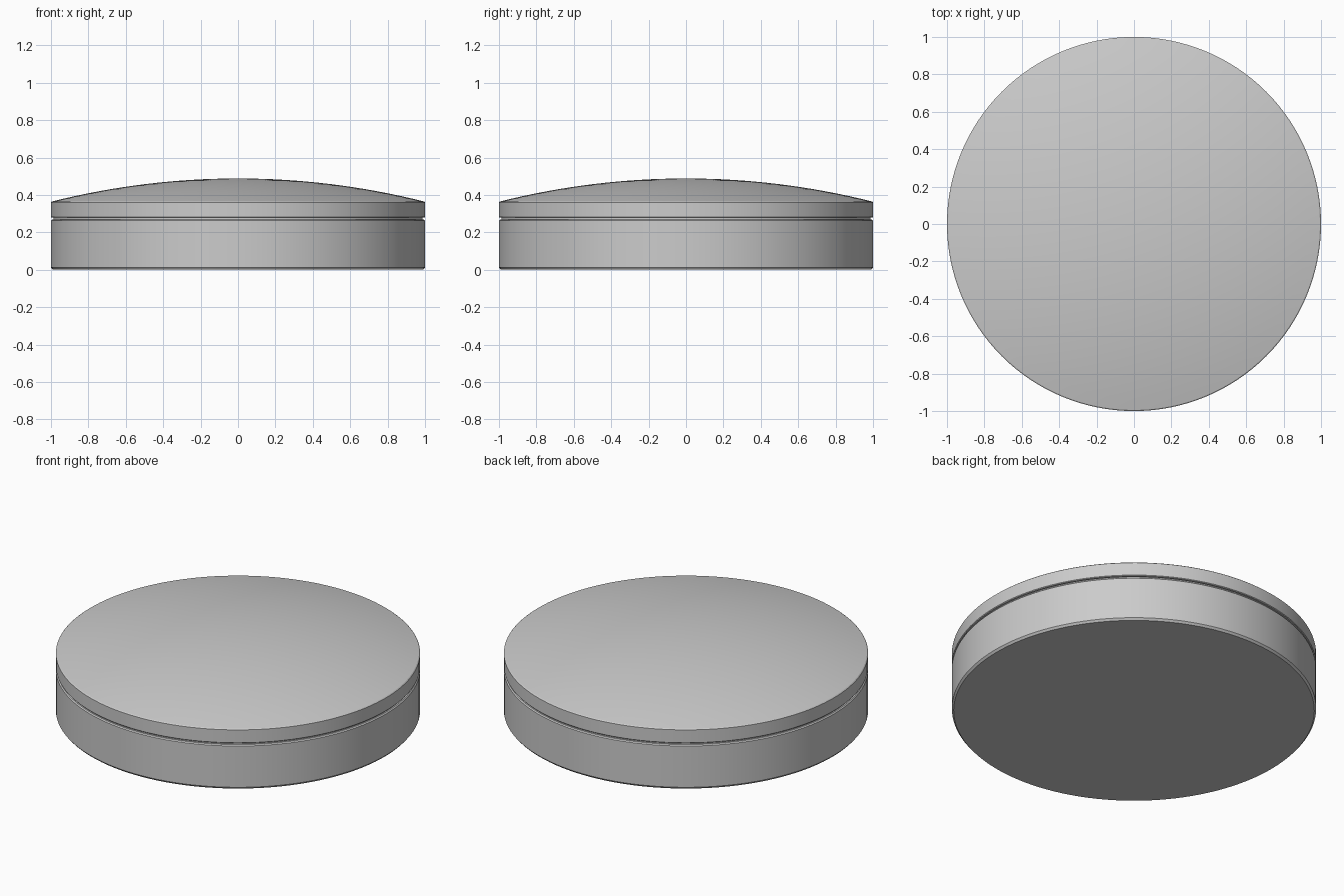
import bpy, bmesh, math

cube = bpy.data.objects.get("Cube")
if cube:
    bpy.data.objects.remove(cube, do_unlink=True)

grey = bpy.data.materials.new("plain_grey")
grey.use_nodes = True
colour = (0.6, 0.6, 0.6, 1)
grey.diffuse_color = colour
grey.node_tree.nodes["Principled BSDF"].inputs["Base Color"].default_value = colour

SIDES = 128


def lathe(name, profile):
    """Spin an open (radius, height) profile round the z axis."""
    bm = bmesh.new()
    verts = [bm.verts.new((r, 0, z)) for r, z in profile]
    edges = [bm.edges.new(pair) for pair in zip(verts, verts[1:])]
    bmesh.ops.spin(bm, geom=verts + edges, cent=(0, 0, 0), axis=(0, 0, 1),
                   angle=math.tau, steps=SIDES, use_duplicate=False)
    bmesh.ops.remove_doubles(bm, verts=bm.verts, dist=1e-5)
    bmesh.ops.recalc_face_normals(bm, faces=bm.faces)
    # Spinning leaves an open shell: face it away from the middle
    if sum(f.normal.dot(f.calc_center_median()) * f.calc_area() for f in bm.faces) < 0:
        bmesh.ops.reverse_faces(bm, faces=bm.faces)
    mesh = bpy.data.meshes.new(name)
    bm.to_mesh(mesh)
    bm.free()
    mesh.materials.append(grey)
    obj = bpy.data.objects.new(name, mesh)
    bpy.context.collection.objects.link(obj)
    bpy.ops.object.select_all(action="DESELECT")
    obj.select_set(True)
    bpy.context.view_layer.objects.active = obj
    bpy.ops.object.shade_smooth_by_angle(angle=math.radians(25))


# Shallow round base with chamfered rims and a shoulder up to the groove
GROOVE = 0.986
lathe("base", [(0, 0), (0.99, 0), (1, 0.012), (1, 0.262), (0.994, 0.268), (GROOVE, 0.268)])

# Recessed neck that shows as a thin groove
lathe("neck", [(GROOVE, 0.268), (GROOVE, 0.278)])

# Lid with a straight rim, a fine top chamfer and a gently domed top
RIM, EDGE, CROWN, RINGS = 0.365, 0.994, 0.488, 16
rise = CROWN - RIM
sphere = (EDGE ** 2 + rise ** 2) / (2 * rise)
dome = []
for i in range(RINGS + 1):
    r = EDGE * (1 - i / RINGS)
    dome.append((r, CROWN - sphere + math.sqrt(sphere ** 2 - r * r)))
lathe("lid", [(GROOVE, 0.278), (0.996, 0.278), (1, 0.282), (1, 0.36)] + dome)
